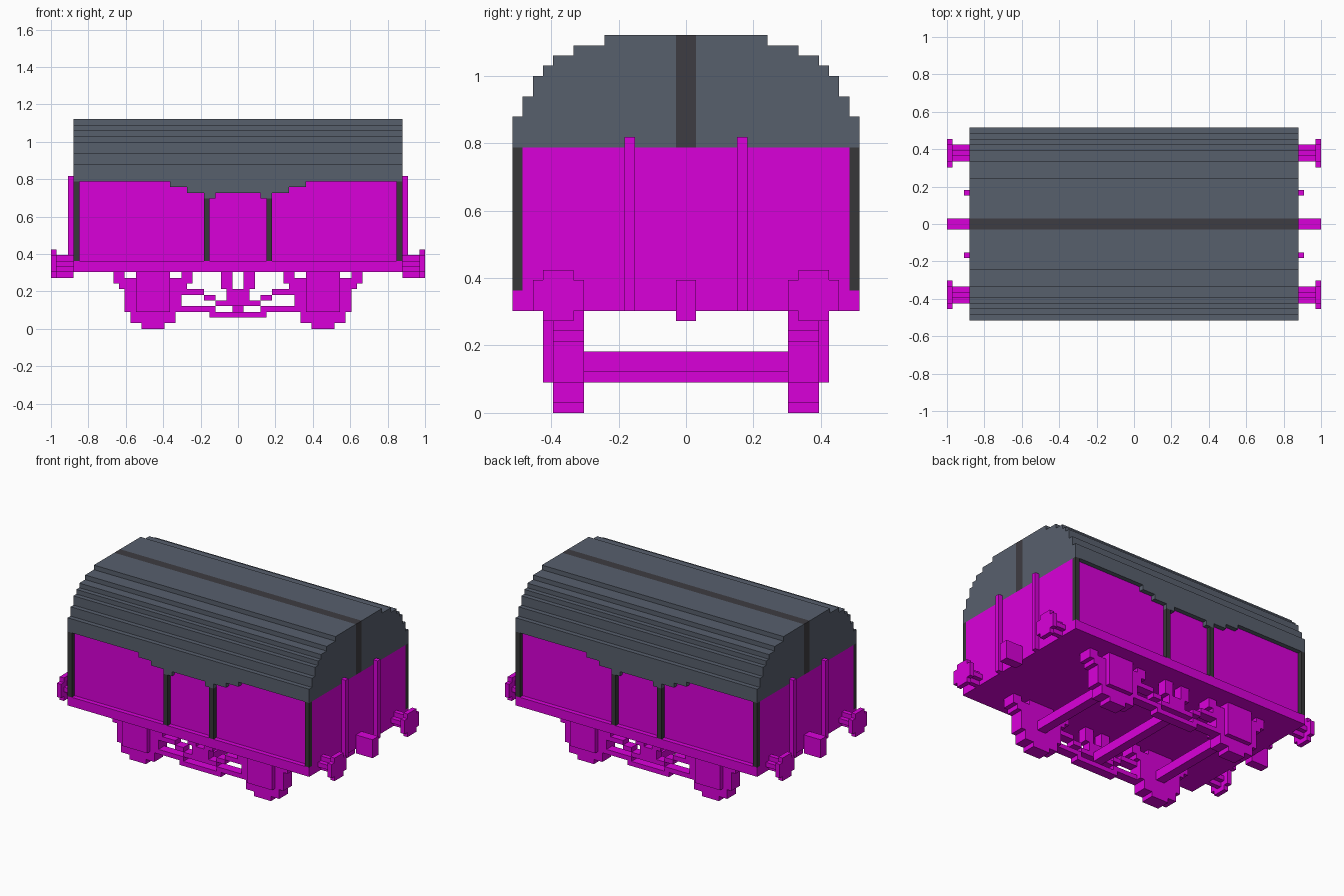
import bpy, bmesh

cube = bpy.data.objects.get("Cube")
if cube:
    bpy.data.objects.remove(cube, do_unlink=True)

U = 2 / 66  # one block of the stepped grid


def material(name, rgb):
    m = bpy.data.materials.new(name)
    m.use_nodes = True
    col = (*rgb, 1)
    m.diffuse_color = col
    m.node_tree.nodes["Principled BSDF"].inputs["Base Color"].default_value = col
    return m


MAGENTA = material("magenta", (0.70, 0.0, 0.70))
SLATE = material("slate grey", (0.097, 0.115, 0.152))
STRIPE = material("dark stripe grey", (0.048, 0.045, 0.054))
POST = material("dark post grey", (0.038, 0.038, 0.040))


def finish(name, bm, mat, mirror):
    """Scale block units to size, store the mesh and mirror it about the centre."""
    bmesh.ops.recalc_face_normals(bm, faces=bm.faces)
    bmesh.ops.scale(bm, vec=(U, U, U), verts=bm.verts)
    me = bpy.data.meshes.new(name)
    bm.to_mesh(me)
    bm.free()
    me.materials.append(mat)
    ob = bpy.data.objects.new(name, me)
    bpy.context.collection.objects.link(ob)
    if mirror:
        mod = ob.modifiers.new("Mirror", 'MIRROR')
        mod.use_axis = ["X" in mirror, "Y" in mirror, False]
        mod.use_mirror_merge = False


def blocks(name, mat, boxes, mirror=""):
    """Boxes given as x0, x1, y0, y1, z0, z1 in block units."""
    bm = bmesh.new()
    for x0, x1, y0, y1, z0, z1 in boxes:
        verts = bmesh.ops.create_cube(bm, size=1)["verts"]
        bmesh.ops.scale(bm, vec=(x1 - x0, y1 - y0, z1 - z0), verts=verts)
        bmesh.ops.translate(bm, verts=verts,
                            vec=((x0 + x1) / 2, (y0 + y1) / 2, (z0 + z1) / 2))
    finish(name, bm, mat, mirror)


def prism(name, mat, outline, axis, lo, hi, mirror=""):
    """Extrude a 2D outline along x (outline in y, z) or y (outline in x, z)."""
    bm = bmesh.new()
    if axis == "X":
        pts, move = [(lo, a, b) for a, b in outline], (hi - lo, 0, 0)
    else:
        pts, move = [(a, lo, b) for a, b in outline], (0, hi - lo, 0)
    face = bm.faces.new([bm.verts.new(p) for p in pts])
    ext = bmesh.ops.extrude_face_region(bm, geom=[face])["geom"]
    bmesh.ops.translate(bm, vec=move,
                        verts=[v for v in ext if isinstance(v, bmesh.types.BMVert)])
    finish(name, bm, mat, mirror)


# Body with side rails that stop short of the corners
blocks("body", MAGENTA, [(-29, 29, -16, 16, 10, 26)])
blocks("side_rail", MAGENTA, [(-26, 26, 16, 17, 10, 12)], "Y")

# Stepped roof, one half mirrored, with the stripe filling the gap
roof = [(1, 26), (17, 26)]
steps = [(17, 29), (16, 31), (15, 33), (14, 34), (13, 35), (11, 36), (8, 37)]
for i, (y, z) in enumerate(steps):
    roof.append((y, z))
    roof.append((steps[i + 1][0] if i + 1 < len(steps) else 1, z))
prism("roof", SLATE, roof, "X", -29, 29, "Y")
blocks("roof_stripe", STRIPE, [(-29, 29, -1, 1, 26, 37)])

# Stepped valance above the doors
valance = [(-12, 26), (-12, 25), (-9, 25), (-9, 24), (-6, 24), (-6, 23), (-4, 23), (-4, 24)]
valance += [(-x, z) for x, z in reversed(valance)]
prism("door_valance", SLATE, valance, "Y", 16, 17, "Y")

# Dark door and corner posts
blocks("corner_post", POST, [(28, 29, 16, 17, 12, 26)], "XY")
blocks("door_post", POST, [(5, 6, 16, 17, 12, 23)], "XY")
blocks("corner_foot", MAGENTA, [(26, 29, 16, 17, 10, 12)], "XY")

# End stanchions, buffers and coupling hooks
blocks("end_stanchion", MAGENTA, [(29, 30, 5, 6, 10, 27)], "XY")
blocks("buffer", MAGENTA, [
    (29, 32, 11, 14, 11, 12), (29, 32, 12, 13, 10, 13),
    (32, 33, 10, 15, 10, 13), (32, 33, 11, 14, 9, 14)], "XY")
blocks("coupling_hook", MAGENTA, [(29, 33, -1, 1, 9, 13)], "X")

# Wheels with axles
C = 15
blocks("wheel", MAGENTA, [
    (C - 5, C + 5, 10, 13, 3, 7), (C - 4, C + 4, 10, 13, 1, 9),
    (C - 2, C + 2, 10, 13, 0, 10)], "XY")
blocks("axle", MAGENTA, [(C - 1, C + 1, -10, 10, 4, 6)], "X")

# Axle guards and leaf springs
blocks("axle_guard", MAGENTA, [
    (C - 3, C + 3, 10, 13, 9, 10), (C - 3, C + 3, 13, 14, 3, 10)], "XY")
blocks("leaf_spring", MAGENTA, [
    (C - 7, C + 7, 10, 13, 8, 9), (C - 6, C + 6, 10, 13, 7, 8),
    (C - 7, C - 5, 10, 13, 9, 10), (C + 5, C + 7, 10, 13, 9, 10)], "XY")

# Brake hangers, stepped linkage and cross shaft
blocks("brake_hanger", MAGENTA, [(1, 3, 11, 13, 7, 10), (0, 2, 11, 13, 4, 7)], "XY")
blocks("brake_linkage", MAGENTA, [
    (6, 10, 11, 13, 6, 7), (4, 6, 11, 13, 5, 6), (2, 4, 11, 13, 4, 5),
    (4, 10, 11, 13, 3, 4), (0, 5, 11, 13, 2, 3)], "XY")
blocks("brake_shaft", MAGENTA, [(-1, 1, -11, 11, 3, 5)])
